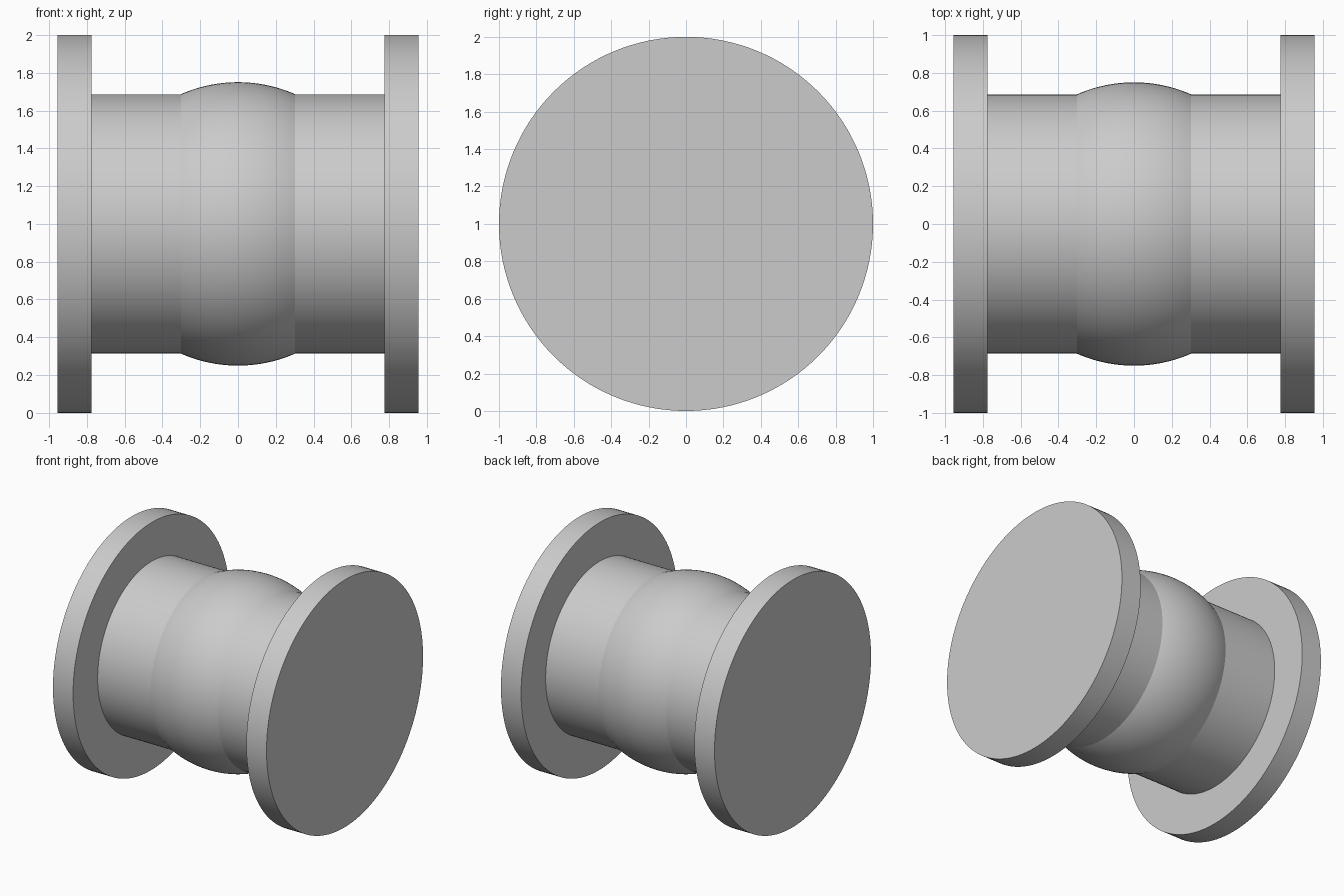
import bpy, math

if "Cube" in bpy.data.objects:
    bpy.data.objects.remove(bpy.data.objects["Cube"])

SEGMENTS = 128

grey = bpy.data.materials.new("light_grey")
grey.diffuse_color = (0.6, 0.6, 0.6, 1)
grey.use_nodes = True
grey.node_tree.nodes["Principled BSDF"].inputs["Base Color"].default_value = grey.diffuse_color


def finish(name):
    """Name, colour and smooth the active part, keeping its rims sharp."""
    ob = bpy.context.object
    ob.name = name
    ob.data.materials.append(grey)
    bpy.ops.object.shade_smooth_by_angle(angle=math.radians(30))


def disc(name, x, radius, length):
    """Cylinder lying along the x axis, centred at pipe height."""
    bpy.ops.mesh.primitive_cylinder_add(
        vertices=SEGMENTS, radius=radius, depth=length,
        location=(x, 0, 1), rotation=(0, math.pi / 2, 0))
    finish(name)


# Straight pipe between the end plates
disc("pipe", 0, 0.686, 1.56)

# Round swelling in the middle of the pipe
bpy.ops.mesh.primitive_uv_sphere_add(
    segments=SEGMENTS, ring_count=64, radius=0.75,
    location=(0, 0, 1), rotation=(0, math.pi / 2, 0))
finish("ball")

# Wide end plates
for side, name in ((-1, "left_flange"), (1, "right_flange")):
    disc(name, side * 0.865, 1.0, 0.18)
